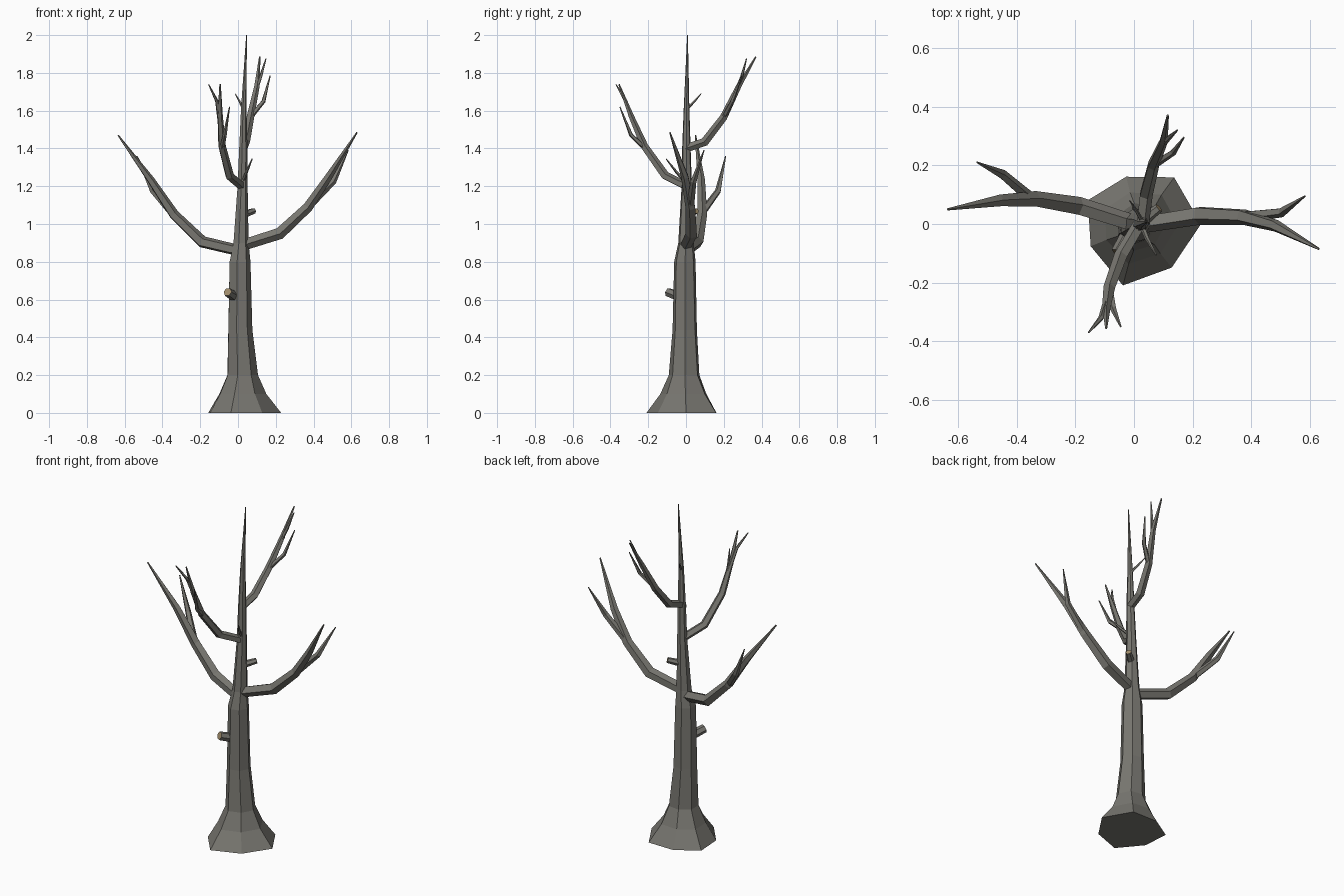
import bpy, bmesh
from math import sin, cos, tau
from mathutils import Vector


def material(name, col):
    m = bpy.data.materials.new(name)
    m.diffuse_color = (*col, 1)
    return m


bark = material("bark", (0.19, 0.185, 0.165))
cut_wood = material("cut_wood", (0.36, 0.27, 0.15))


def skin(name, rings, end_mat=0):
    """Bridge successive rings of points into a closed flat-shaded tube."""
    bm = bmesh.new()
    loops = [[bm.verts.new(p) for p in ring] for ring in rings]
    n = len(loops[0])
    for a, b in zip(loops, loops[1:]):
        for i in range(n):
            j = (i + 1) % n
            bm.faces.new((a[i], a[j], b[j], b[i]))
    bm.faces.new(loops[0][::-1])
    bm.faces.new(loops[-1]).material_index = end_mat
    bmesh.ops.recalc_face_normals(bm, faces=bm.faces)
    me = bpy.data.meshes.new(name)
    bm.to_mesh(me)
    bm.free()
    me.materials.append(bark)
    me.materials.append(cut_wood)
    ob = bpy.data.objects.new(name, me)
    bpy.context.collection.objects.link(ob)
    return ob


def limb(name, path, radii, sides=5, end_mat=0):
    """Sweep a tapering polygon along a path."""
    pts = [Vector(p) for p in path]
    rings = []
    side = None
    for k, p in enumerate(pts):
        t = (pts[min(k + 1, len(pts) - 1)] - pts[max(k - 1, 0)]).normalized()
        if side is None:
            side = t.cross(Vector((0, 0, 1)))
        side = (side - t * side.dot(t)).normalized()
        up = t.cross(side)
        rings.append([p + radii[k] * (side * cos(tau * i / sides) + up * sin(tau * i / sides))
                      for i in range(sides)])
    return skin(name, rings, end_mat)


# Trunk with uneven root flare: z, centre x, centre y, radius, flare amount
lobes = [1.15, 1.07, 0.87, 0.98, 0.92, 1.13, 1.0]
trunk = [(0, 0.01, 0, 0.19, 1), (0.1, 0.012, -0.003, 0.125, 0.7),
         (0.2, 0.018, -0.006, 0.083, 0.4), (0.44, 0.008, -0.005, 0.066, 0.2),
         (0.8, 0.008, -0.006, 0.058, 0), (0.9, 0.014, 0, 0.042, 0),
         (1.2, 0.023, 0.004, 0.028, 0), (1.4, 0.027, 0.002, 0.023, 0),
         (1.62, 0.03, 0.003, 0.015, 0), (2.0, 0.045, 0.008, 0.002, 0)]
skin("trunk", [[(x + r * (1 + f * (w - 1)) * cos(tau * i / 7),
                 y + r * (1 + f * (w - 1)) * sin(tau * i / 7), z)
                for i, w in enumerate(lobes)] for z, x, y, r, f in trunk])

# Main limbs
big = (0.031, 0.033, 0.028, 0.021, 0.004)
small = (0.023, 0.024, 0.021, 0.015, 0.004)
limb("left_branch", [(0, 0, 0.86), (-0.19, 0.06, 0.905), (-0.34, 0.085, 1.05),
                     (-0.46, 0.08, 1.23), (-0.635, 0.05, 1.47)], big)
limb("right_branch", [(0.03, 0, 0.89), (0.22, 0.03, 0.95), (0.37, 0.025, 1.09),
                      (0.48, -0.005, 1.25), (0.63, -0.085, 1.485)], big)
limb("front_branch", [(0.02, 0, 1.2), (-0.045, -0.11, 1.255), (-0.085, -0.22, 1.41),
                      (-0.095, -0.29, 1.57), (-0.095, -0.355, 1.74)], small)
limb("back_branch", [(0.028, 0, 1.4), (0.04, 0.1, 1.435), (0.065, 0.2, 1.565),
                     (0.10, 0.28, 1.73), (0.115, 0.37, 1.885)], small)

# Forks off the main limbs
forks = {
    "left": ([(-0.35, 0.085, 1.06), (-0.45, 0.17, 1.175), (-0.535, 0.21, 1.36)], 0.021),
    "right": ([(0.38, 0.025, 1.1), (0.505, 0.04, 1.225), (0.583, 0.095, 1.39)], 0.021),
    "front_low": ([(-0.085, -0.215, 1.4), (-0.07, -0.29, 1.47), (-0.045, -0.35, 1.62)], 0.014),
    "front_high": ([(-0.095, -0.27, 1.53), (-0.112, -0.32, 1.65), (-0.155, -0.37, 1.738)], 0.012),
    "back_low": ([(0.065, 0.2, 1.565), (0.135, 0.245, 1.65), (0.17, 0.295, 1.785)], 0.014),
    "back_high": ([(0.095, 0.27, 1.71), (0.12, 0.295, 1.78), (0.148, 0.32, 1.875)], 0.011),
}
for name, (path, r) in forks.items():
    limb(name + "_fork", path, (r, r * 0.8, 0.003))

# Thin twigs on the upper trunk
limb("front_twig", [(0.025, 0, 1.22), (0.045, -0.05, 1.275), (0.075, -0.105, 1.345)],
     (0.01, 0.008, 0.003))
limb("back_twig", [(0.03, 0.005, 1.61), (0.008, 0.045, 1.65), (-0.015, 0.08, 1.69)],
     (0.008, 0.006, 0.002))

# Sawn stubs with pale ends
limb("lower_stub", [(-0.01, -0.02, 0.61), (-0.055, -0.098, 0.64)], (0.027, 0.024), 6, 1)
limb("upper_stub", [(0.03, 0.01, 1.05), (0.085, 0.055, 1.07)], (0.02, 0.016), 6, 1)
